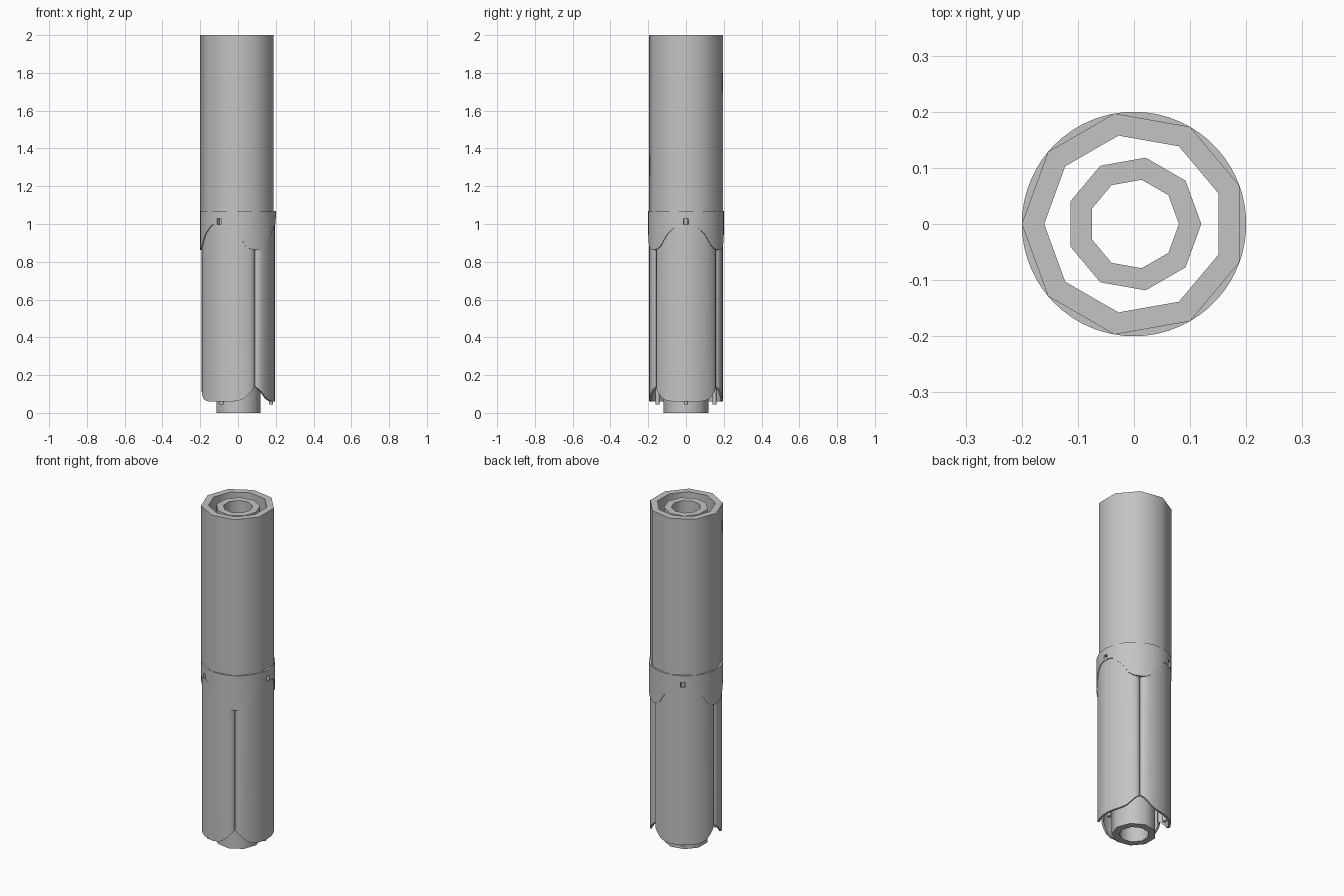
import bpy, bmesh, math

if "Cube" in bpy.data.objects:
    bpy.data.objects.remove(bpy.data.objects["Cube"])

steel = bpy.data.materials.new("plain_grey")
steel.diffuse_color = (0.55, 0.55, 0.55, 1)
steel.use_nodes = True
steel.node_tree.nodes["Principled BSDF"].inputs["Base Color"].default_value = steel.diffuse_color


def shell(name, columns, closed, angle=50):
    """Solid wall from columns of (degrees, inner r, outer r, bottom z, top z)."""
    bm = bmesh.new()
    rings = []
    for deg, r_in, r_out, z0, z1 in columns:
        c, s = math.cos(math.radians(deg)), math.sin(math.radians(deg))
        rings.append([bm.verts.new((r * c, r * s, z)) for r, z in
                      ((r_out, z0), (r_out, z1), (r_in, z1), (r_in, z0))])
    n = len(rings)
    for i in range(n if closed else n - 1):
        a, b = rings[i], rings[(i + 1) % n]
        for k in range(4):
            m = (k + 1) % 4
            bm.faces.new((a[k], b[k], b[m], a[m]))
    if not closed:
        bm.faces.new(rings[0])
        bm.faces.new(rings[-1])
    bmesh.ops.recalc_face_normals(bm, faces=bm.faces)
    me = bpy.data.meshes.new(name)
    bm.to_mesh(me)
    bm.free()
    ob = bpy.data.objects.new(name, me)
    bpy.context.collection.objects.link(ob)
    finish(ob, angle)


def finish(ob, angle):
    ob.data.materials.append(steel)
    bpy.ops.object.select_all(action='DESELECT')
    ob.select_set(True)
    bpy.context.view_layer.objects.active = ob
    bpy.ops.object.shade_smooth_by_angle(angle=math.radians(angle))


def mirrored(half):
    """Mirror a list of (positive angle, ...) rows about angle zero."""
    return [(-r[0], *r[1:]) for r in reversed(half) if r[0] > 0] + half


# Nine-sided tubes
shell("inner_tube", [(i * 40, 0.08, 0.12, 0, 1.985) for i in range(9)], True)
shell("upper_tube", [(180 + i * 40, 0.16, 0.2, 1.06, 2.0) for i in range(9)], True)

# Collar with three hanging lobes and three small notches
lobe = [(0, 1.03), (3.5, 1.03), (3.6, 0.998), (10, 0.997), (16, 0.99), (20, 0.975),
        (25, 0.962), (30, 0.945), (36, 0.915), (42, 0.885), (48, 0.87), (54, 0.865)]
collar = []
for centre in (0, 120, 240):
    collar += [(centre + a, 0.168, 0.2, z, 1.07) for a, z in mirrored(lobe)]
    collar.append((centre + 60, 0.168, 0.2, 0.863, 1.07))
shell("collar", collar, True)

# Three curved panels with rolled side edges and scalloped lower ends, plus a rod in each
edge = [(0, 0.196, 0.06), (10, 0.196, 0.06), (20, 0.196, 0.06), (30, 0.196, 0.064),
        (39, 0.196, 0.075), (47, 0.196, 0.1), (53, 0.194, 0.12), (57, 0.188, 0.132),
        (59.7, 0.178, 0.14)]
for n, centre in enumerate((0, 120, 240), 1):
    shell(f"panel_{n}", [(centre + a, r - 0.012, r, z, 0.998)
                         for a, r, z in mirrored(edge)], False, 40)
    t = math.radians(centre)
    bpy.ops.mesh.primitive_cylinder_add(
        vertices=10, radius=0.011, depth=0.985,
        location=(0.174 * math.cos(t), 0.174 * math.sin(t), 0.5375))
    rod = bpy.context.object
    rod.name = f"rod_{n}"
    finish(rod, 45)
